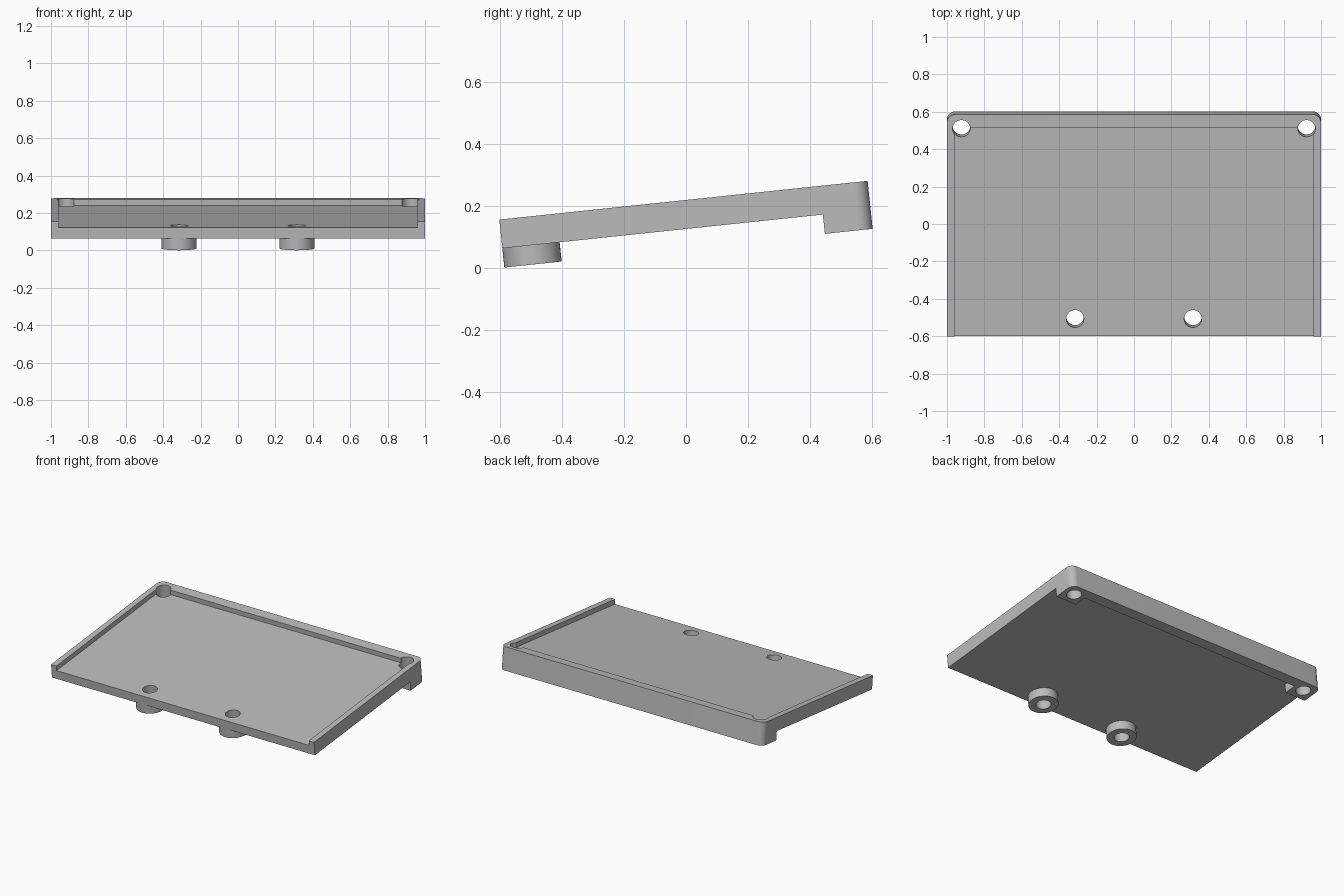
import bpy, bmesh, math
from mathutils import Matrix

if "Cube" in bpy.data.objects:
    bpy.data.objects.remove(bpy.data.objects["Cube"], do_unlink=True)

# Main dimensions, measured before the tray is tilted
HALF_W, HALF_L = 1.0, 0.5975
HEIGHT, FLOOR, DROP = 0.093, 0.06, -0.0625
SIDE_WALL, BACK_WALL, PAD = 0.04, 0.07, 0.155
CORNER, HOLE, FOOT = 0.045, 0.047, 0.093
FOOT_X, FOOT_Y = 0.315, FOOT - HALF_L
TILT = Matrix.Translation((0, 0.0015, 0.1252)) @ Matrix.Rotation(math.radians(6), 4, 'X')

grey = bpy.data.materials.new("plain grey")
grey.use_nodes = True
grey.diffuse_color = (0.5, 0.5, 0.5, 1)
grey.node_tree.nodes["Principled BSDF"].inputs["Base Color"].default_value = (0.5, 0.5, 0.5, 1)


def prism(name, outline, low, high):
    """Extrude a flat outline between two heights."""
    bm = bmesh.new()
    face = bm.faces.new([bm.verts.new((x, y, low)) for x, y in outline])
    top = bmesh.ops.extrude_face_region(bm, geom=[face])["geom"]
    verts = [v for v in top if isinstance(v, bmesh.types.BMVert)]
    bmesh.ops.translate(bm, verts=verts, vec=(0, 0, high - low))
    bmesh.ops.recalc_face_normals(bm, faces=bm.faces)
    mesh = bpy.data.meshes.new(name)
    bm.to_mesh(mesh)
    bm.free()
    mesh.materials.append(grey)
    obj = bpy.data.objects.new(name, mesh)
    bpy.context.collection.objects.link(obj)
    return obj


def rect(half_w, y0, y1):
    return [(-half_w, y0), (half_w, y0), (half_w, y1), (-half_w, y1)]


def arc(x, y, r, start, end, steps):
    angles = [math.radians(start + (end - start) * i / steps) for i in range(steps + 1)]
    return [(x + r * math.cos(a), y + r * math.sin(a)) for a in angles]


def circle(x, y, r):
    return arc(x, y, r, 0, 360, 48)[:-1]


def cut(obj, cutter):
    """Subtract a helper solid and throw it away."""
    cutter.hide_render = True
    mod = obj.modifiers.new("cut", 'BOOLEAN')
    mod.operation, mod.solver, mod.object = 'DIFFERENCE', 'EXACT', cutter
    bpy.context.view_layer.update()
    done = obj.evaluated_get(bpy.context.evaluated_depsgraph_get())
    mesh = bpy.data.meshes.new_from_object(done)
    obj.modifiers.clear()
    obj.data = mesh
    bpy.data.objects.remove(cutter, do_unlink=True)


# Tray block with rounded back corners
cx, cy = HALF_W - CORNER, HALF_L - CORNER
outline = [(-HALF_W, -HALF_L), (HALF_W, -HALF_L)]
outline += arc(cx, cy, CORNER, 0, 90, 10) + arc(-cx, cy, CORNER, 90, 180, 10)
tray = prism("tray", outline, DROP, HEIGHT)

# Recess open at the front, leaving side walls and back wall
inner_back = HALF_L - BACK_WALL
cut(tray, prism("recess", rect(HALF_W - SIDE_WALL, -1, inner_back), FLOOR, 0.5))

# Underside, leaving a back lip with a square pad at each end
under = [(-2, -1), (2, -1), (2, HALF_L - PAD), (HALF_W - PAD, HALF_L - PAD),
         (HALF_W - PAD, inner_back), (PAD - HALF_W, inner_back),
         (PAD - HALF_W, HALF_L - PAD), (-2, HALF_L - PAD)]
cut(tray, prism("underside", under, -0.5, 0))

# Round feet and the four screw holes
parts = [tray]
for name, side in (("left", 1), ("right", -1)):
    foot = prism(name + "_foot", circle(side * FOOT_X, FOOT_Y, FOOT), DROP, 0)
    for obj in (tray, foot):
        cut(obj, prism("drill", circle(side * FOOT_X, FOOT_Y, HOLE), -0.5, 0.5))
    cut(tray, prism("drill", circle(side * (HALF_W - PAD / 2), HALF_L - PAD / 2, HOLE), -0.5, 0.5))
    parts.append(foot)

# Tilt the whole stand and shade the round surfaces
bpy.ops.object.select_all(action='DESELECT')
for obj in parts:
    obj.data.transform(TILT)
    obj.select_set(True)
bpy.context.view_layer.objects.active = tray
bpy.ops.object.shade_smooth_by_angle(angle=math.radians(30))
